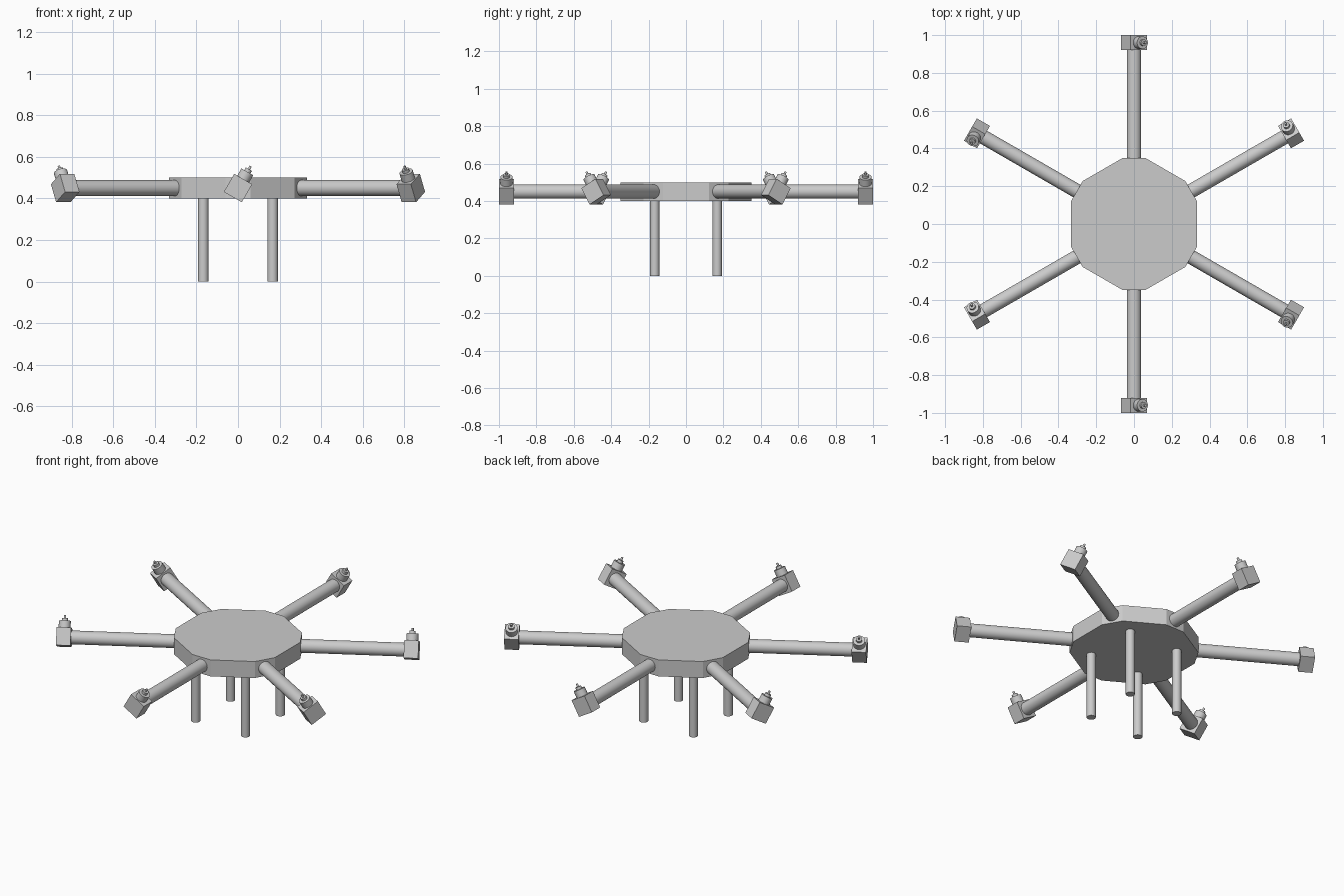
import bpy
import bmesh
from math import radians, cos, sin
from mathutils import Matrix

cube = bpy.data.objects.get("Cube")
if cube:
    bpy.data.objects.remove(cube, do_unlink=True)

# One plain grey for the whole frame
grey = bpy.data.materials.new("plain grey")
grey.use_nodes = True
colour = (0.6, 0.6, 0.6, 1)
grey.diffuse_color = colour
bsdf = next(n for n in grey.node_tree.nodes if n.type == "BSDF_PRINCIPLED")
bsdf.inputs["Base Color"].default_value = colour

MID_Z = 0.45        # height of the arm axes
BODY_FLAT = 0.349   # centre to the short sides that carry the arms
TIP = 0.96          # centre to the motor mounts
TILT = radians(30)


def finish(name, bm, matrix, smooth=False):
    """Turn a bmesh into a named grey object."""
    bmesh.ops.transform(bm, matrix=matrix, verts=bm.verts)
    bmesh.ops.recalc_face_normals(bm, faces=bm.faces)
    mesh = bpy.data.meshes.new(name)
    bm.to_mesh(mesh)
    bm.free()
    mesh.materials.append(grey)
    obj = bpy.data.objects.new(name, mesh)
    bpy.context.collection.objects.link(obj)
    if smooth:
        bpy.ops.object.select_all(action="DESELECT")
        obj.select_set(True)
        bpy.context.view_layer.objects.active = obj
        bpy.ops.object.shade_smooth_by_angle(angle=radians(35))
    return obj


def cylinder(name, radius, low, high, matrix):
    """Round rod along local z, from low to high."""
    bm = bmesh.new()
    bmesh.ops.create_cone(bm, cap_ends=True, segments=32, radius1=radius,
                          radius2=radius, depth=high - low)
    return finish(name, bm, matrix @ Matrix.Translation((0, 0, (low + high) / 2)), True)


def box(name, size, matrix):
    bm = bmesh.new()
    bmesh.ops.create_cube(bm, size=1)
    return finish(name, bm, matrix @ Matrix.Diagonal((*size, 1)))


# Body plate: a hexagon with its corners cut square to the arms
bm = bmesh.new()
outline = []
for i in range(6):
    a = radians(30 + 60 * i)
    for w in (-0.061, 0.061):
        outline.append(bm.verts.new((BODY_FLAT * cos(a) - w * sin(a),
                                     BODY_FLAT * sin(a) + w * cos(a), 0.4)))
base = bm.faces.new(outline)
top = bmesh.ops.extrude_face_region(bm, geom=[base], use_keep_orig=True)["geom"]
bmesh.ops.translate(bm, vec=(0, 0, 0.1),
                    verts=[v for v in top if isinstance(v, bmesh.types.BMVert)])
finish("body_plate", bm, Matrix())

# Six arms, each with a mount and motor leaning alternately to either side
for i in range(6):
    turn = Matrix.Rotation(radians(30 + 60 * i), 4, "Z")
    along = turn @ Matrix.Translation((0, 0, MID_Z)) @ Matrix.Rotation(radians(90), 4, "Y")
    cylinder(f"arm_{i + 1}", 0.038, BODY_FLAT - 0.005, TIP - 0.035, along)

    lean = -TILT if i % 2 == 0 else TILT
    mount = turn @ Matrix.Translation((TIP, 0, MID_Z)) @ Matrix.Rotation(lean, 4, "X")
    box(f"motor_mount_{i + 1}", (0.08, 0.1, 0.1), mount)
    cylinder(f"motor_{i + 1}", 0.033, 0.045, 0.09, mount)
    cylinder(f"motor_hub_{i + 1}", 0.017, 0.088, 0.105, mount)
    cylinder(f"motor_shaft_{i + 1}", 0.006, 0.1, 0.122, mount)

# Four straight legs
for side, x in (("right", -0.167), ("left", 0.167)):
    for end, y in (("front", -0.167), ("back", 0.167)):
        cylinder(f"{end}_{side}_leg", 0.025, 0, 0.4, Matrix.Translation((x, y, 0)))
